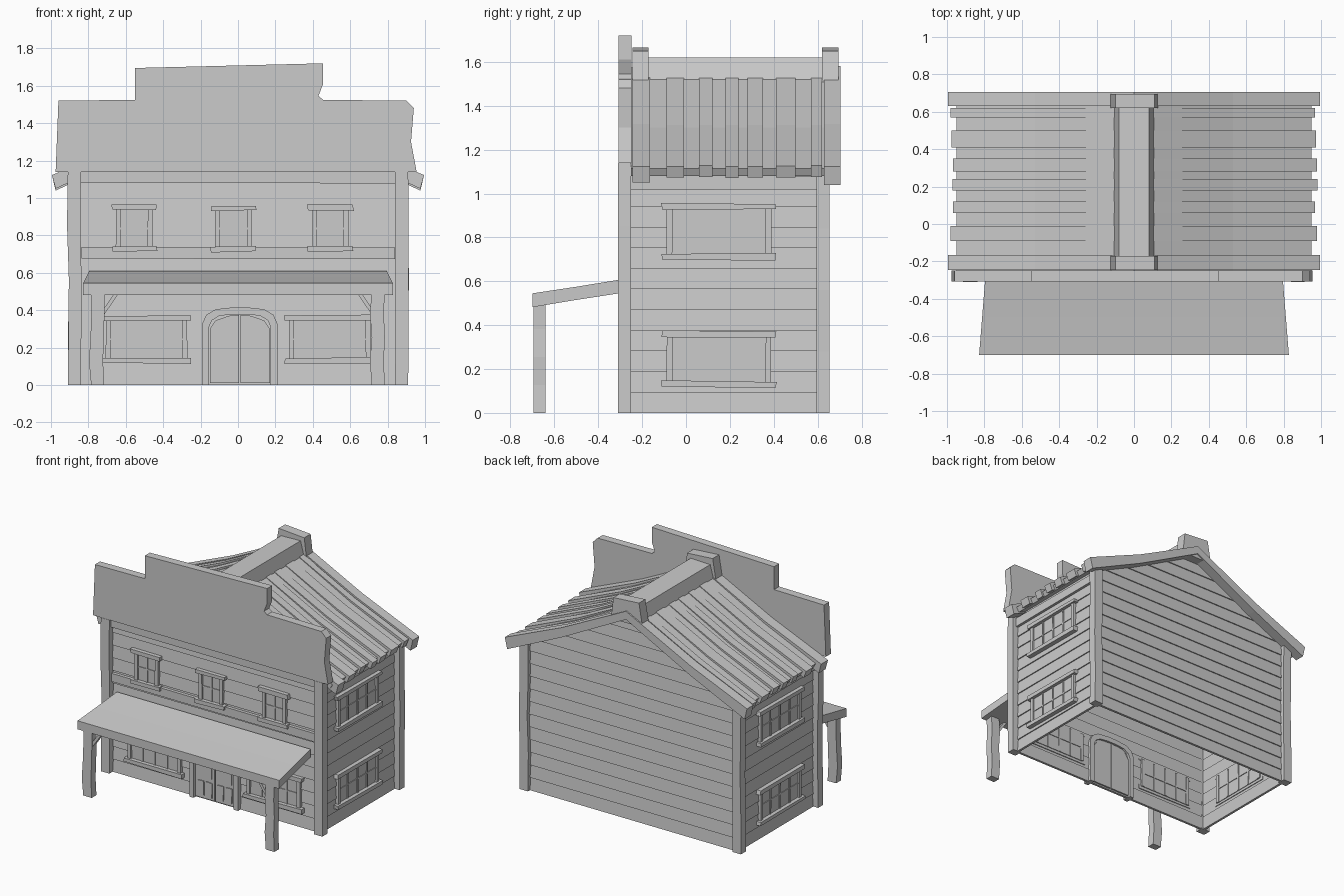
import bpy, bmesh, random

cube = bpy.data.objects.get("Cube")
if cube:
    bpy.data.objects.remove(cube, do_unlink=True)
random.seed(4)

grey = bpy.data.materials.new("weathered_grey")
grey.use_nodes = True
grey.diffuse_color = (0.6, 0.6, 0.6, 1)
grey.node_tree.nodes["Principled BSDF"].inputs["Base Color"].default_value = (0.6, 0.6, 0.6, 1)

# Each face maps (across, up, outward distance) to world space
FACES = {
    "front": lambda u, z, d: (u, -d, z),
    "back": lambda u, z, d: (u, d, z),
    "left": lambda u, z, d: (d, u, z),
    "right": lambda u, z, d: (-d, u, z),
}
WALL = {"front": 0.265, "back": 0.625, "left": 0.865, "right": 0.865}
SIDES = ("left", "right")


def slab(name, face, pts, d0, d1, lean=0, widen=None):
    """Extrude an outline on one face of the building; lean pushes its foot out."""
    top = max(z for u, z in pts)
    height = top - min(z for u, z in pts)
    bm = bmesh.new()
    rings = []
    for d in (d0, d1):
        ring = []
        for u, z in pts:
            depth = d + lean * (top - z) / height
            if widen:
                depth *= widen(u)
            ring.append(bm.verts.new(FACES[face](u, z, depth)))
        bm.faces.new(ring)
        rings.append(ring)
    n = len(pts)
    for i in range(n):
        j = (i + 1) % n
        bm.faces.new((rings[0][i], rings[0][j], rings[1][j], rings[1][i]))
    bmesh.ops.recalc_face_normals(bm, faces=bm.faces)
    mesh = bpy.data.meshes.new(name)
    bm.to_mesh(mesh)
    bm.free()
    mesh.materials.append(grey)
    obj = bpy.data.objects.new(name, mesh)
    bpy.context.collection.objects.link(obj)
    return obj


def rect(u0, u1, z0, z1, wobble=0.0):
    r = lambda: random.uniform(-wobble, wobble)
    return [(u0 + r(), z0 + r()), (u1 + r(), z0 + r()), (u1 + r(), z1 + r()), (u0 + r(), z1 + r())]


def rough_post(name, u0, u1, z1, d0, d1, wobble, cuts=4):
    """Upright timber with an uneven hewn outline."""
    zs = [z1 * i / cuts for i in range(cuts + 1)]
    shift = [random.uniform(-wobble, wobble) for z in zs]
    shift[0] = shift[-1] = 0
    edge0 = [(u0 + s, z) for s, z in zip(shift, zs)]
    edge1 = [(u1 + s * 0.6, z) for s, z in zip(shift, zs)]
    return slab(name, "front", edge0 + edge1[::-1], d0, d1)


# Roof outline: sagging slope from ridge to eave
SLOPE = [(0.0, 1.575), (0.53, 1.3), (0.96, 1.11)]


def roof_height(x):
    (x0, z0), (x1, z1) = SLOPE[:2] if x < SLOPE[1][0] else SLOPE[1:]
    return z0 + (z1 - z0) * (x - x0) / (x1 - x0)


def roof_half_width(z):
    (x0, z0), (x1, z1) = SLOPE[:2] if z > SLOPE[1][1] else SLOPE[1:]
    return x0 + (x1 - x0) * (z - z0) / (z1 - z0)


def roof_band(name, y0, y1, reach, ridge_lift, eave_lift, thick, sides=(-1, 1)):
    xs = (0.0, 0.53, reach)
    for s in sides:
        top = [(s * x, roof_height(x) + ridge_lift + (eave_lift - ridge_lift) * x / reach) for x in xs]
        under = [(s * x, roof_height(x) - thick) for x in xs]
        # square the eave end to the slope
        under[-1] = (s * (reach - 0.02), under[-1][1])
        slab(name, "back", top + under[::-1], y0, y1)


# Clapboard walls, open underneath
ROW = 0.094
spans = {"front": (-0.86, 0.86), "left": (-0.27, 0.62), "right": (-0.27, 0.62)}
for face, (u0, u1) in spans.items():
    for i in range(12):
        z = i * ROW
        slab(face + "_wall_board", face, rect(u0, u1, z, z + ROW),
             WALL[face] - 0.02, WALL[face] - 0.002, 0.008)

# Back wall boards narrow into the gable
z = 0
while z < 1.53:
    top = min(z + ROW, 1.535)
    w0, w1 = (min(0.87, roof_half_width(h + 0.03)) for h in (z, top))
    slab("back_wall_board", "back", [(-w0, z), (w0, z), (w1, top), (-w1, top)],
         WALL["back"] - 0.02, WALL["back"] - 0.002, 0.008)
    z += ROW

# Corner posts
for s in (-1, 1):
    x0, x1 = sorted((s * 0.84, s * 0.91))
    rough_post("front_corner_post", x0, x1, 1.14, 0.25, 0.31, 0.006)
    rough_post("back_corner_post", x0, x1, 1.12, -0.655, -0.595, 0.008)

# Horizontal trim beams
for z0, z1 in ((0.675, 0.735), (1.08, 1.145)):
    slab("front_beam", "front", rect(-0.84, 0.84, z0, z1, 0.003), 0.25, 0.288)
for face in SIDES:
    slab("side_beam", face, rect(-0.26, 0.61, 1.015, 1.08, 0.004), 0.85, 0.885)

# Roof deck, raised roof boards and end rakes
roof_band("roof_deck", -0.25, 0.65, 0.95, 0, 0, 0.035)
for y0, y1 in ((-0.09, -0.01), (0.06, 0.12), (0.18, 0.24), (0.28, 0.35), (0.41, 0.5), (0.57, 0.62)):
    for s in (-1, 1):
        roof_band("roof_board", y0, y1, 0.97 + random.uniform(-0.006, 0.012), 0.003, 0.022, 0.03, (s,))
roof_band("front_rake", -0.245, -0.165, 0.995, 0.006, 0.028, 0.045)
roof_band("back_rake", 0.63, 0.705, 0.995, 0.006, 0.028, 0.055)

# Ridge cap with a block on each end
slab("ridge_cap", "back", [(-0.11, 1.505), (0.11, 1.505), (0.08, 1.62), (-0.08, 1.615)], -0.2, 0.66)
for y0, y1 in ((-0.245, -0.17), (0.62, 0.695)):
    slab("ridge_block", "back", [(-0.13, 1.49), (0.13, 1.49), (0.11, 1.65), (-0.1, 1.665)], y0, y1)

# Stepped false front with chipped edges
slab("false_front", "front", [
    (-0.975, 1.14), (0.955, 1.14), (0.925, 1.3), (0.94, 1.48), (0.9, 1.52), (0.455, 1.525),
    (0.43, 1.545), (0.455, 1.61), (0.455, 1.72), (-0.55, 1.695), (-0.55, 1.525), (-0.96, 1.52)],
    0.248, 0.308)


def window(face, u0, u1, z0, z1, columns, rows):
    """Pane, frame, glazing bars, header and sill on one wall."""
    d = WALL[face]
    slab("window_pane", face, rect(u0, u1, z0, z1), d - 0.025, d + 0.009)
    for i in range(columns + 1):
        u = u0 + (u1 - u0) * i / columns
        half = 0.013 if i in (0, columns) else 0.006
        depth = 0.022 if i in (0, columns) else 0.015
        slab("window_upright", face, rect(u - half, u + half, z0, z1, 0.002), d - 0.03, d + depth)
    for i in range(1, rows):
        z = z0 + (z1 - z0) * i / rows
        slab("window_bar", face, rect(u0, u1, z - 0.005, z + 0.005), d - 0.03, d + 0.014)
    slab("window_header", face, rect(u0 - 0.035, u1 + 0.035, z1 - 0.01, z1 + 0.018, 0.005), d - 0.02, d + 0.034)
    slab("window_sill", face, rect(u0 - 0.035, u1 + 0.035, z0 - 0.018, z0 + 0.01, 0.005), d - 0.02, d + 0.038)


for x in (-0.555, -0.025, 0.495):
    window("front", x - 0.085, x + 0.085, 0.73, 0.945, 2, 2)
for x in (-0.49, 0.49):
    window("front", x - 0.205, x + 0.205, 0.135, 0.355, 4, 2)
for face in SIDES:
    for z in (0.135, 0.715):
        window(face, -0.075, 0.375, z, z + 0.22, 4, 2)

# Arched door frame around swinging double doors
MID = 0.01
outer = [(0.2, 0), (0.2, 0.33), (0.18, 0.375), (0.13, 0.405), (0.04, 0.415)]
inner = [(0.165, 0), (0.165, 0.31), (0.15, 0.345), (0.11, 0.37), (0.04, 0.378)]


def mirrored(half):
    return [(MID + u, z) for u, z in half] + [(MID - u, z) for u, z in half[::-1]]


slab("door_frame", "front", mirrored(outer) + mirrored(inner)[::-1], 0.23, 0.3)
for s in (-1, 1):
    leaf = [(0.004, 0.01), (0.16, 0.01), (0.16, 0.3), (0.13, 0.345), (0.06, 0.37), (0.004, 0.375)]
    upper = [(0.025, 0.17), (0.14, 0.17), (0.14, 0.3), (0.11, 0.335), (0.025, 0.35)]
    place = lambda pts: [(MID + s * u, z) for u, z in pts]
    slab("door_leaf", "front", place(leaf), 0.24, 0.283)
    slab("door_upper_panel", "front", place(upper), 0.27, 0.29)
    for u in (0.022, 0.09):
        slab("door_lower_panel", "front", place(rect(u, u + 0.05, 0.03, 0.14, 0.003)), 0.27, 0.29)

# Porch roof flares toward its front edge
slab("porch_roof", "left", [(-0.7, 0.482), (-0.7, 0.545), (-0.5, 0.575), (-0.285, 0.61), (-0.285, 0.548), (-0.5, 0.515)],
     -0.8, 0.8, 0, lambda y: 1 + 0.1 * (abs(y) - 0.35))

# Porch legs and diagonal braces
for s in (-1, 1):
    x0, x1 = sorted((s * 0.715, s * 0.785))
    rough_post("porch_leg", x0, x1, 0.51, 0.64, 0.695, 0.014)
    brace = [(0.72, 0.37), (0.72, 0.405), (0.655, 0.5), (0.63, 0.5)]
    slab("porch_brace", "front", [(s * u, z) for u, z in brace], 0.65, 0.685)
